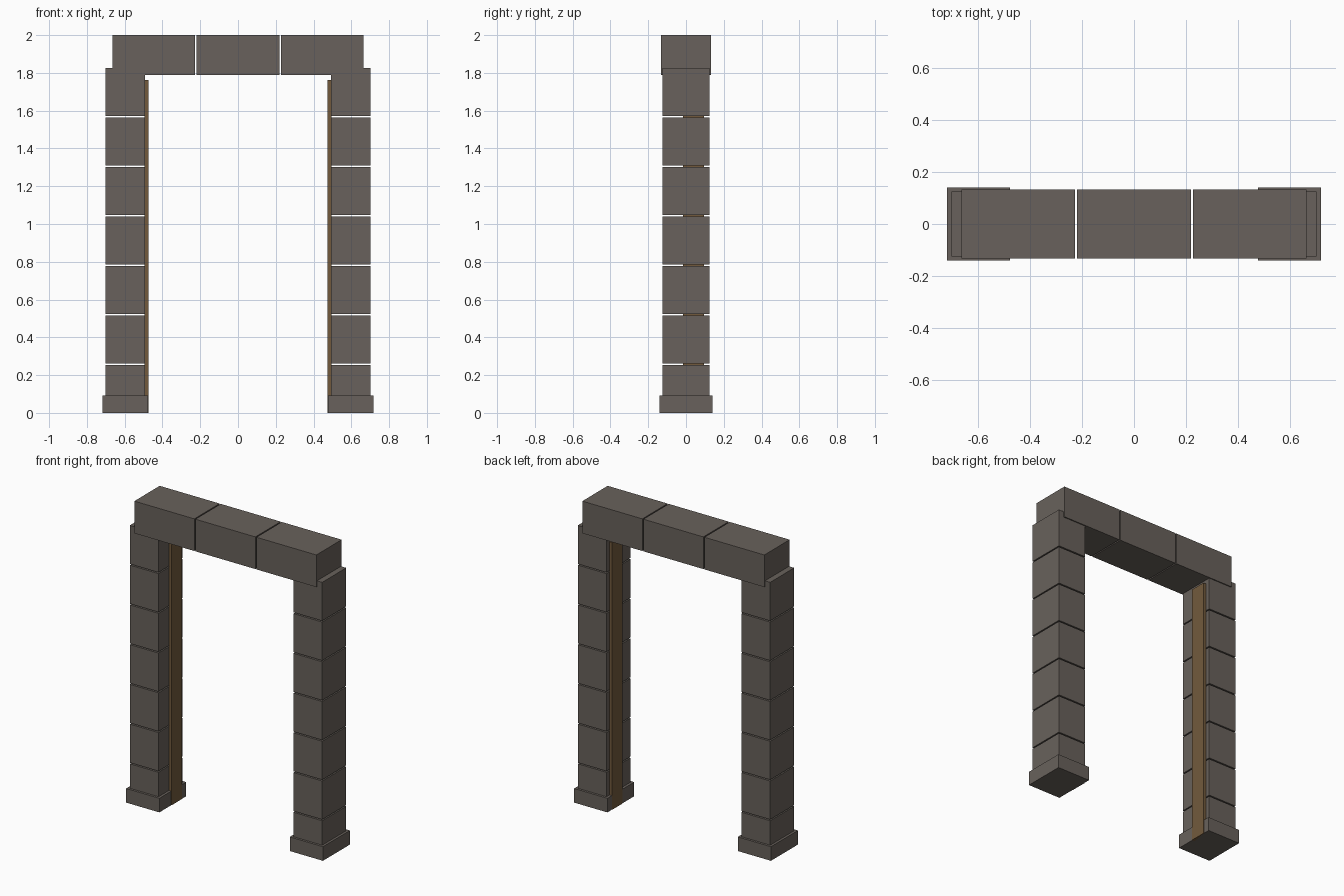
import bpy

if "Cube" in bpy.data.objects:
    bpy.data.objects.remove(bpy.data.objects["Cube"])


def material(name, rgb):
    m = bpy.data.materials.new(name)
    m.diffuse_color = (*rgb, 1.0)
    m.use_nodes = True
    m.node_tree.nodes["Principled BSDF"].inputs["Base Color"].default_value = m.diffuse_color
    return m


STONE = material("grey_stone", (0.140, 0.121, 0.106))
WOOD = material("brown_wood", (0.168, 0.102, 0.046))


def box(name, x, y, z, mat):
    """Axis-aligned box from (min, max) ranges."""
    bpy.ops.mesh.primitive_cube_add(size=1, location=[sum(r) / 2 for r in (x, y, z)])
    ob = bpy.context.object
    ob.name = name
    ob.scale = [abs(r[1] - r[0]) for r in (x, y, z)]
    bpy.ops.object.transform_apply(location=False, rotation=False, scale=True)
    ob.data.materials.append(mat)


GAP = 0.008      # open joint between stones
COURSES = 7
TOP = 1.827      # pillar height
STEP = (TOP + GAP) / COURSES

for side, s in (("left", -1), ("right", 1)):
    # Plinth
    box(f"{side}_plinth", (s * 0.476, s * 0.718), (-0.14, 0.14), (0, 0.093), STONE)
    # Stacked pillar stones
    for i in range(COURSES):
        z = i * STEP
        box(f"{side}_pillar_stone_{i + 1}", (s * 0.493, s * 0.702),
            (-0.125, 0.125), (z, z + STEP - GAP), STONE)
    # Wooden door jamb, set towards the back
    box(f"{side}_wooden_jamb", (s * 0.474, s * 0.494), (-0.016, 0.094), (0, 1.762), WOOD)

# Lintel of three stones
PITCH = (2 * 0.664 + GAP) / 3
for i in range(3):
    x = -0.664 + i * PITCH
    box(f"lintel_stone_{i + 1}", (x, x + PITCH - GAP), (-0.132, 0.132), (1.788, 2.0), STONE)
